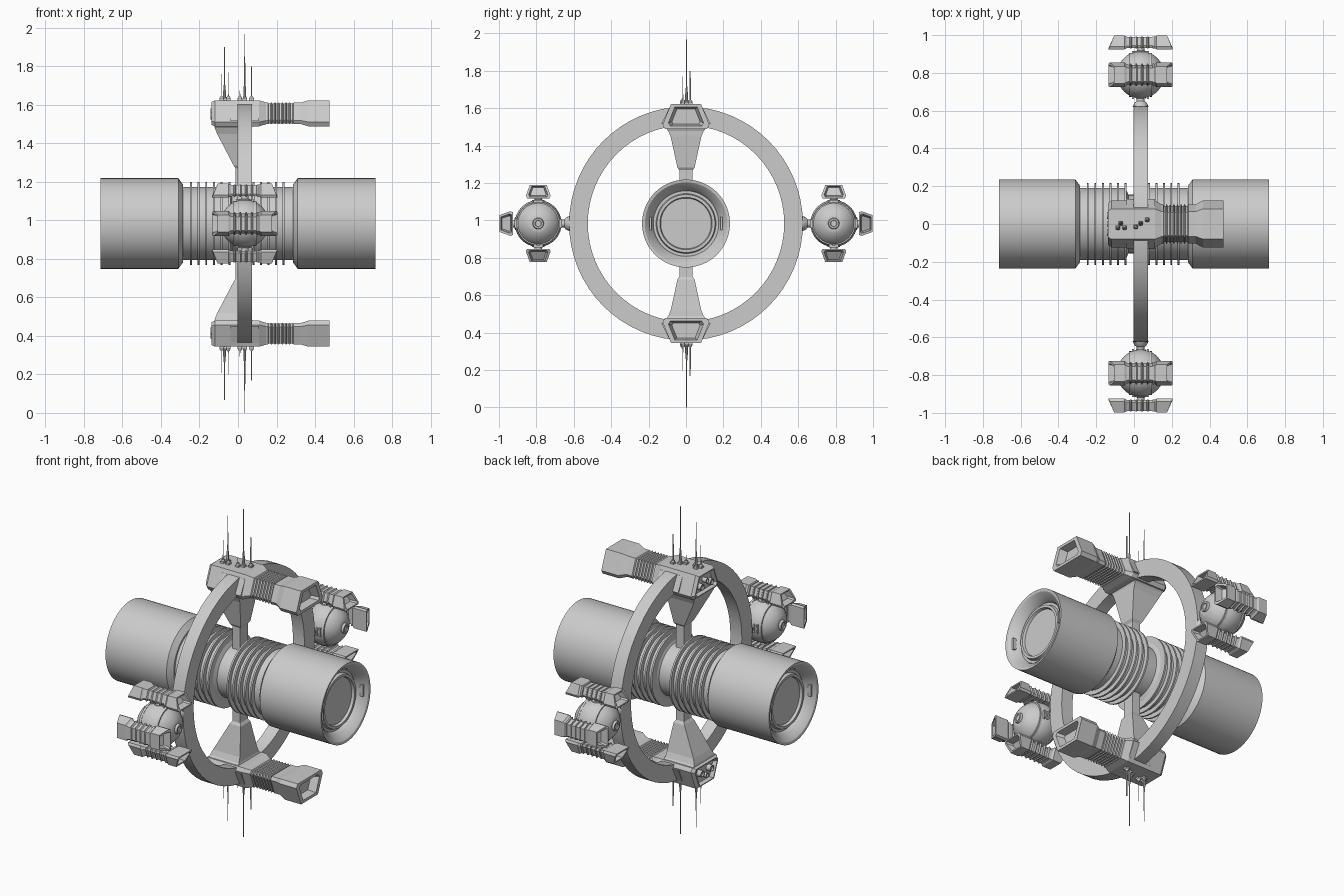
import bpy, bmesh
from math import pi, cos, sin, radians
from mathutils import Matrix, Vector

if "Cube" in bpy.data.objects:
    bpy.data.objects.remove(bpy.data.objects["Cube"])

CZ = 0.983          # height of the main axis
RX = 0.035          # x of the ring plane
T = Matrix.Translation


def finish(name, bm, M, smooth=False):
    bmesh.ops.transform(bm, matrix=M, verts=bm.verts)
    bmesh.ops.remove_doubles(bm, verts=bm.verts, dist=1e-5)
    bmesh.ops.recalc_face_normals(bm, faces=bm.faces)
    me = bpy.data.meshes.new(name)
    bm.to_mesh(me)
    bm.free()
    if smooth:
        me.shade_smooth()
        me.set_sharp_from_angle(angle=radians(30))
    ob = bpy.data.objects.new(name, me)
    bpy.context.collection.objects.link(ob)
    return ob


def skin(bm, rows, close_rows, cap):
    """Bridge rows of points (each row a closed loop)."""
    vs = [[bm.verts.new(p) for p in r] for r in rows]
    n = len(vs[0])
    pairs = list(zip(vs, vs[1:])) + ([(vs[-1], vs[0])] if close_rows else [])
    for a, b in pairs:
        for i in range(n):
            j = (i + 1) % n
            bm.faces.new((a[i], a[j], b[j], b[i]))
    if cap:
        bm.faces.new(vs[0])
        bm.faces.new(vs[-1])


def lathe(name, prof, M, segs=64, closed=False, smooth=True):
    """Revolve (x, r) points around the x axis."""
    bm = bmesh.new()
    rows = [[(x, r * cos(2 * pi * i / segs), r * sin(2 * pi * i / segs)) for i in range(segs)]
            for x, r in prof]
    skin(bm, rows, closed, False)
    return finish(name, bm, M, smooth)


def loft(name, rows, M):
    bm = bmesh.new()
    skin(bm, rows, False, True)
    return finish(name, bm, M)


def box(name, size, loc, M):
    bm = bmesh.new()
    bmesh.ops.create_cube(bm, size=1)
    return finish(name, bm, M @ T(loc) @ Matrix.Diagonal((*size, 1)))


def section(shape, zc, x, s, slant=0.0):
    """Cross-section at x, scaled by s about zc; slant shifts x with height."""
    return [(x + slant * z, y * s, zc + z * s) for y, z in shape]


CENTRE = T((0, 0, CZ))
UPRIGHT = Matrix.Rotation(-pi / 2, 4, 'Y')      # lathe axis x -> z

# Main hull: two drums with recessed ends joined by a waisted core
half = [(0.66, 0), (0.66, 0.135), (0.675, 0.14), (0.675, 0.155), (0.655, 0.16), (0.655, 0.175),
        (0.68, 0.185), (0.712, 0.22), (0.715, 0.235), (0.31, 0.235), (0.285, 0.202), (0.285, 0.19)]
hull = half + [(0.085, 0.19), (0.07, 0.155), (-0.03, 0.155), (-0.045, 0.19)]
hull += [(-x, r) for x, r in reversed(half)]
lathe("main_hull", hull, CENTRE)

# Cooling fins around the core
for i in range(6):
    for x in (-0.245 + 0.04 * i, 0.08 + 0.039 * i):
        if x < 0.26:
            lathe("hull_fin", [(x - .005, .17), (x - .005, .216), (x + .005, .216), (x + .005, .17)],
                  CENTRE, closed=True)

# Slots inside the drum mouths
for sx in (-1, 1):
    for sy in (-1, 1):
        box("mouth_slot", (0.03, 0.012, 0.07), (sx * 0.685, sy * 0.19, 0), CENTRE)

# Large ring
lathe("large_ring", [(RX - .038, .525), (RX - .038, .625), (RX + .038, .625), (RX + .038, .525)],
      CENTRE, closed=True)

# Top and bottom pods, mirrored about the main axis
POD = [(-.08, .0675), (.08, .0675), (.125, -.045), (.112, -.0675), (-.112, -.0675), (-.125, -.045)]
PZ = 0.572
prof = [(-.115, .55), (-.115, .72), (-.137, .8), (-.137, .88), (-.12, 1), (.11, 1), (.145, .84)]
for i in range(7):                               # ribbed neck
    x = .155 + .019 * i
    prof += [(x, .84), (x + .004, .77), (x + .013, .77), (x + .017, .84)]
prof += [(.285, .74), (.288, .82), (.325, .82), (.365, 1), (.475, 1), (.475, .75), (.43, .6)]

# x, y, tip height, rod radius, base height
ANTENNAS = [(.035, .003, .983, .003, .11), (-.07, .003, .915, .003, .10), (.07, .022, .815, .004, .03),
            (-.085, -.02, .775, .002, .03), (-.05, -.02, .785, .002, .04), (.01, -.015, .69, .002, .02)]

for side, up in (("top", 1), ("bottom", -1)):
    M = CENTRE @ Matrix.Diagonal((1, 1, up, 1))
    loft(side + "_pod", [section(POD, PZ, x, s) for x, s in prof], M)
    # bracket that clamps the ring
    br = [(-.09, .045), (.09, .045), (.132, -.04), (-.132, -.04)]
    loft(side + "_ring_bracket", [section(br, PZ, x, 1) for x in (RX - .075, RX + .075)], M)
    # nozzles in the rear face
    for y, z, r in ((-.045, -.012, .019), (.045, -.012, .019), (0, .012, .014)):
        lathe(side + "_nozzle", [(-.135, 0), (-.135, r * .6), (-.142, r * .75), (-.142, r), (-.11, r)],
              M @ T((0, y, PZ + z)), segs=16)
    # flared pylon down to the hull: z, half depth, x from, x to
    pyl = [(.515, .112, -.125, .08), (.495, .095, -.12, .072), (.465, .082, -.108, .07),
           (.30, .046, -.022, .05), (.285, .036, -.012, .04), (.14, .036, -.012, .04)]
    loft(side + "_pylon", [[(a, -d, z), (b, -d, z), (b, d, z), (a, d, z)] for z, d, a, b in pyl], M)
    # antennas
    for x, y, tip, r, h in ANTENNAS:
        b = .63
        lathe(side + "_antenna", [(b, 0), (b, .013), (b + .02, .012), (b + .03, .008), (b + h * .6, .007),
                                  (b + h, r), (tip, r * .8), (tip, 0)],
              M @ T((x, y, 0)) @ UPRIGHT, segs=10)
        box(side + "_antenna_foot", (.024, .024, .014), (x, y, .641), M)

# Side clusters: a sphere carrying three small pods
SMALL = [(-.045, .036), (.045, .036), (.066, -.022), (.06, -.036), (-.06, -.036), (-.066, -.022)]
SZ = 0.171
SL = -0.4
sprof = [(.115, .62, SL), (.155, .78, SL), (.155, 1, SL), (.085, 1, 0), (.075, .85, 0)]
ribs = []
for i in range(5):
    x = .06 - .03 * i
    ribs += [(x + .009, .9, 0), (x + .004, .9, 0), (x + .002, .78, 0), (x - .016, .78, 0)]
ribs = ribs[:-1]
small_rows = sprof + ribs + [(-x, s, -k) for x, s, k in reversed(sprof)]

# sphere profile with banded hubs at both poles
R = 0.125
arc = [(-R * cos(a), R * sin(a)) for a in [pi * (.1 + .8 * i / 20) for i in range(21)]]
ball = [(-.125, 0), (-.125, .016), (-.131, .018), (-.131, .027), (-.118, .03)] + arc
ball += [(.118, .03), (.131, .027), (.131, .018), (.125, .016), (.125, 0)]

for sname, s in (("left", 1), ("right", -1)):
    C = T((RX, s * 0.79, CZ))
    lathe(sname + "_sphere", ball, C, segs=40)
    for x in (-.055, .055):
        r = .1135
        lathe(sname + "_sphere_band", [(x - .006, r - .01), (x - .006, r + .003),
                                       (x + .006, r + .003), (x + .006, r - .01)], C, 40, True)
    for k in (-1, 0, 1, 2):
        F = C @ Matrix.Rotation(-s * pi / 2 + k * pi / 2, 4, 'X')
        # raised petals around each arm
        for dx in (-.04, -.02, .02, .04):
            box(sname + "_petal", (.01, .05, .03), (dx, 0, .112), F)
        if k == 2:      # neck back to the ring
            lathe(sname + "_ring_mount", [(.10, 0), (.10, .035), (.12, .03), (.125, .02), (.14, .022),
                                          (.148, .032), (.17, .042), (.17, 0)], F @ UPRIGHT, 16)
        else:
            lathe(sname + "_pod_arm", [(.10, 0), (.10, .04), (.124, .034), (.128, .02), (.15, .02), (.15, 0)],
                  F @ UPRIGHT, 16)
            loft(sname + "_small_pod", [section(SMALL, SZ, *r) for r in small_rows], F)
